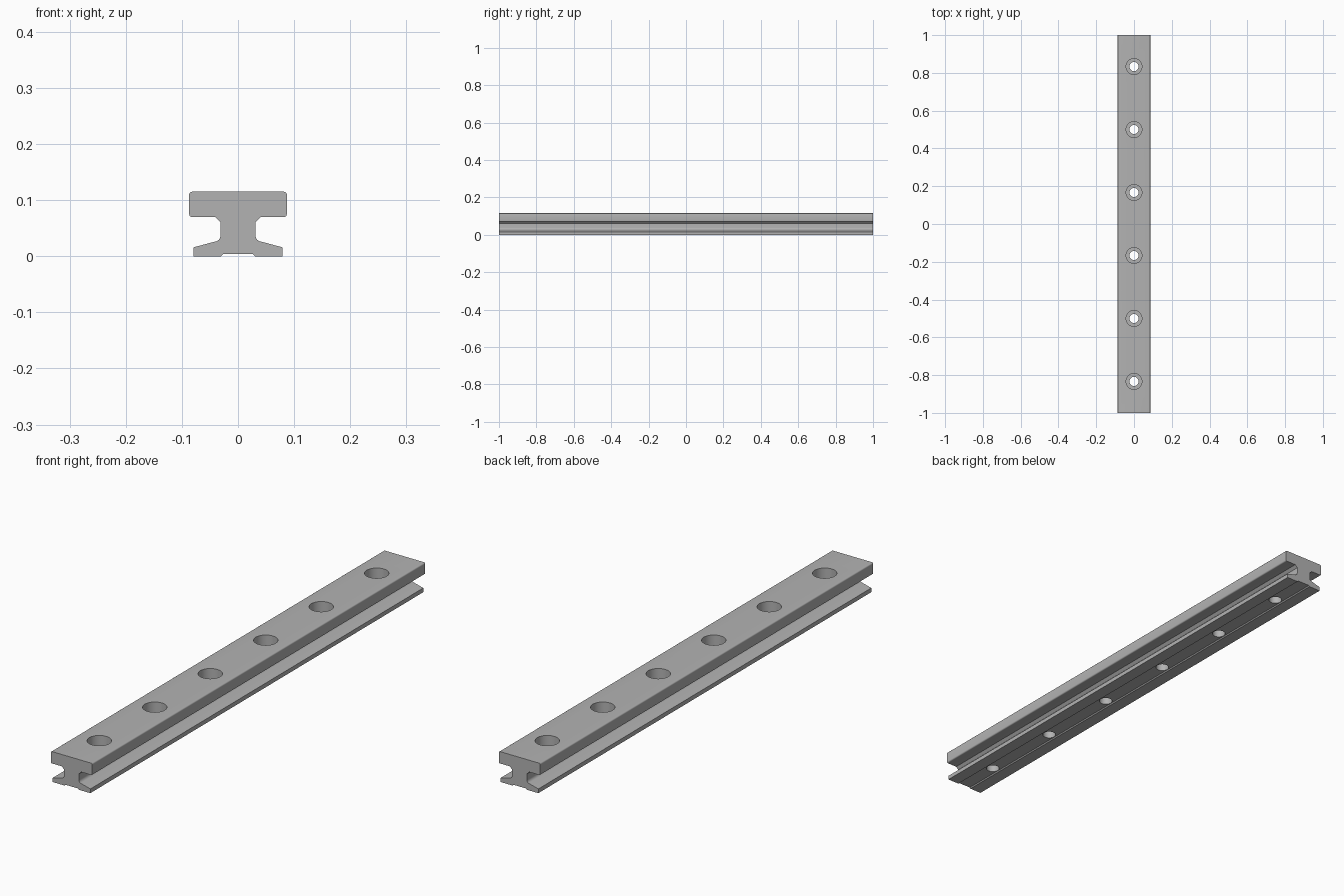
import bpy, bmesh, math

cube = bpy.data.objects.get("Cube")
if cube:
    bpy.data.objects.remove(cube, do_unlink=True)

LENGTH = 2.0
HEIGHT = 0.115
PITCH = LENGTH / 6

steel = bpy.data.materials.new("steel_grey")
steel.use_nodes = True
colour = (0.45, 0.45, 0.45, 1)
steel.diffuse_color = colour
steel.node_tree.nodes["Principled BSDF"].inputs["Base Color"].default_value = colour


def arc(cx, cz, r, start, end, steps=5):
    """Points along a rounded corner, angles in degrees."""
    angles = [math.radians(start + (end - start) * i / steps) for i in range(steps + 1)]
    return [(cx + r * math.cos(a), cz + r * math.sin(a)) for a in angles]


def add_object(name, bm):
    bmesh.ops.recalc_face_normals(bm, faces=bm.faces)
    mesh = bpy.data.meshes.new(name)
    bm.to_mesh(mesh)
    bm.free()
    mesh.materials.append(steel)
    obj = bpy.data.objects.new(name, mesh)
    bpy.context.collection.objects.link(obj)
    return obj


# Right half of the rail section: relief groove, foot, web, rounded head
half = [(0.026, 0.004), (0.03, 0), (0.079, 0), (0.079, 0.016), (0.041, 0.0262)]
half += arc(0.0432, 0.0377, 0.0122, 250, 180)
half += [(0.031, 0.06), (0.041, 0.07)]
half += arc(0.082, 0.075, 0.005, -90, 0, 4)
half += arc(0.082, HEIGHT - 0.005, 0.005, 0, 90, 4)
section = half + [(-x, z) for x, z in reversed(half)]

# Extrude the section along the rail
bm = bmesh.new()
face = bm.faces.new([bm.verts.new((x, -LENGTH / 2, z)) for x, z in section])
extruded = bmesh.ops.extrude_face_region(bm, geom=[face], use_keep_orig=True)
moved = [v for v in extruded["geom"] if isinstance(v, bmesh.types.BMVert)]
bmesh.ops.translate(bm, verts=moved, vec=(0, LENGTH, 0))
rail = add_object("rail", bm)

# Stepped cutters: through hole and counterbore, lathed as one closed solid
bm = bmesh.new()
outline = [(0.024, -0.05), (0.024, 0.071), (0.042, 0.071), (0.042, 0.2)]
SIDES = 40
for i in range(6):
    y = PITCH * (i - 2.5)
    rings = []
    for r, z in outline:
        turns = [math.tau * k / SIDES for k in range(SIDES)]
        rings.append([bm.verts.new((r * math.cos(a), y + r * math.sin(a), z)) for a in turns])
    for low, high in zip(rings, rings[1:]):
        for k in range(SIDES):
            n = (k + 1) % SIDES
            bm.faces.new((low[k], low[n], high[n], high[k]))
    bm.faces.new(rings[0])
    bm.faces.new(rings[-1])
cutter = add_object("bolt_hole_cutter", bm)
cutter.hide_render = True

# Cut the bolt holes and keep only the finished rail
cut = rail.modifiers.new("bolt_holes", "BOOLEAN")
cut.operation = "DIFFERENCE"
cut.solver = "EXACT"
cut.object = cutter
bpy.ops.object.select_all(action="DESELECT")
bpy.context.view_layer.objects.active = rail
rail.select_set(True)
bpy.ops.object.modifier_apply(modifier=cut.name)
bpy.data.objects.remove(cutter, do_unlink=True)
bpy.ops.object.shade_smooth_by_angle(angle=math.radians(30))
